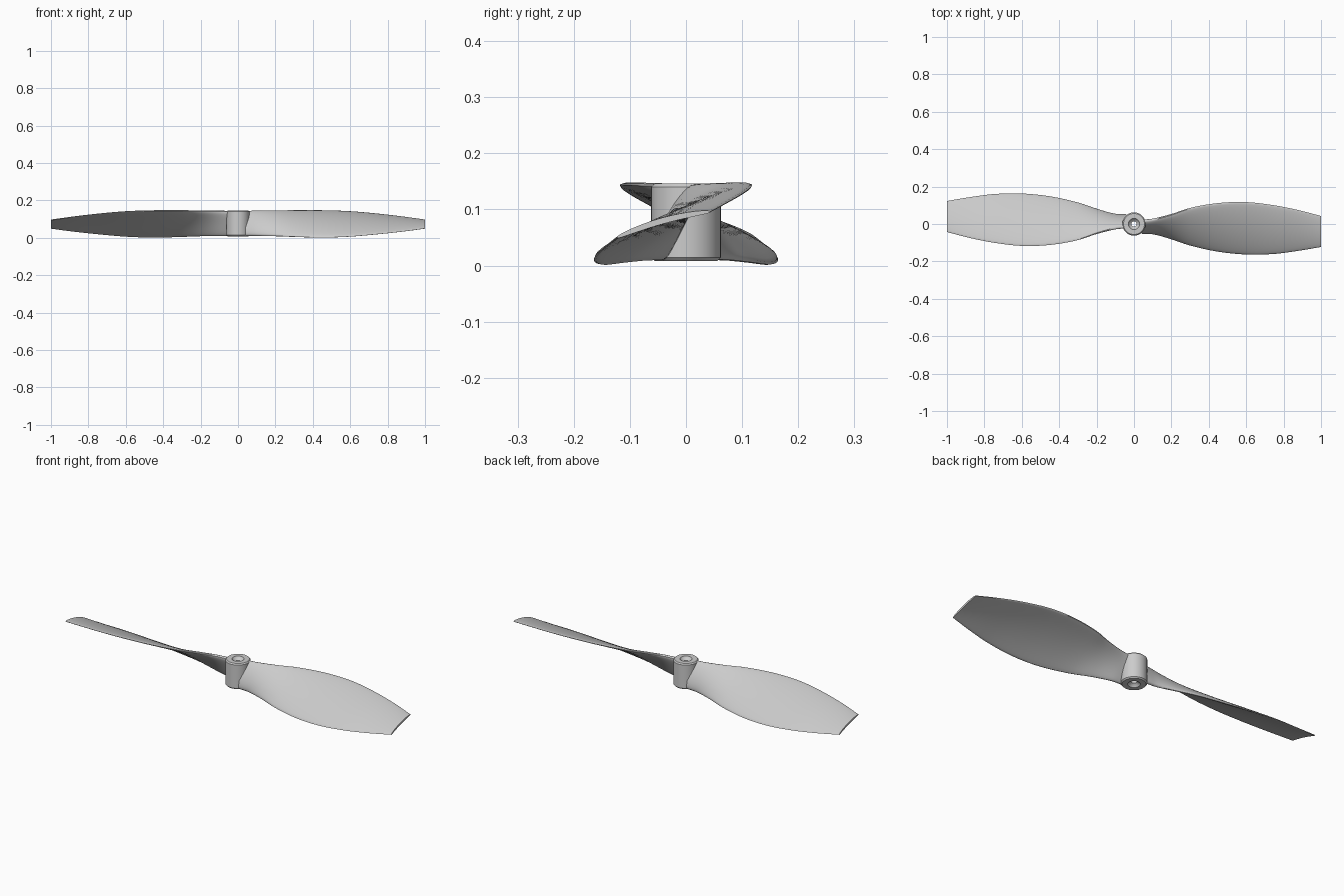
import bpy
import bmesh
from math import sin, cos, pi, radians, copysign
from mathutils import Vector, Matrix

cube = bpy.data.objects.get("Cube")
if cube:
    bpy.data.objects.remove(cube, do_unlink=True)

grey = bpy.data.materials.new("plain_grey")
grey.use_nodes = True
colour = (0.6, 0.6, 0.6, 1)
grey.diffuse_color = colour
grey.node_tree.nodes["Principled BSDF"].inputs["Base Color"].default_value = colour


def make_object(name, bm):
    bmesh.ops.recalc_face_normals(bm, faces=bm.faces)
    mesh = bpy.data.meshes.new(name)
    bm.to_mesh(mesh)
    bm.free()
    mesh.materials.append(grey)
    mesh.shade_smooth()
    mesh.set_sharp_from_angle(angle=radians(35))
    obj = bpy.data.objects.new(name, mesh)
    bpy.context.collection.objects.link(obj)
    return obj


def skin(bm, rings, closed):
    """Bridge equal rings of vertices with quads; cap the ends if open."""
    pairs = list(zip(rings, rings[1:]))
    if closed:
        pairs.append((rings[-1], rings[0]))
    for a, b in pairs:
        n = len(a)
        for i in range(n):
            j = (i + 1) % n
            bm.faces.new((a[i], a[j], b[j], b[i]))
    if not closed:
        bm.faces.new(rings[0])
        bm.faces.new(rings[-1])


# Blade stations: x, upper edge y and z, lower edge y and z, thickness
STATIONS = [
    (.04, .018, .143, -.045, .011, .036),
    (.1, .025, .144, -.05, .011, .032),
    (.2, .052, .145, -.08, .01, .026),
    (.3, .086, .146, -.115, .006, .021),
    (.45, .112, .146, -.148, .002, .018),
    (.6, .117, .141, -.163, .007, .016),
    (.75, .1, .128, -.16, .02, .014),
    (.88, .074, .113, -.143, .034, .012),
    (1, .043, .096, -.123, .05, .011),
]


def tangent(i, k):
    a = STATIONS[max(i - 1, 0)]
    b = STATIONS[min(i + 1, len(STATIONS) - 1)]
    return (b[k] - a[k]) / (b[0] - a[0])


def station(i, s):
    """Smooth blend between station i and the next one."""
    a, b = STATIONS[i], STATIONS[i + 1]
    h = b[0] - a[0]
    out = [a[0] + h * s]
    for k in range(1, 6):
        out.append((1 + 2 * s) * (1 - s) ** 2 * a[k] + s * s * (3 - 2 * s) * b[k]
                   + h * s * (1 - s) ** 2 * tangent(i, k)
                   - h * s * s * (1 - s) * tangent(i + 1, k))
    return out


def blade_section(x, yt, zt, yb, zb, thick, sides=32):
    """Blunt-edged cambered section between the two blade edges."""
    top, low = Vector((x, yt, zt)), Vector((x, yb, zb))
    half = (top - low) / 2
    up = Vector((0, -half.z, half.y)).normalized()
    camber = 0.08 * half.length
    points = []
    for i in range(sides):
        a = 2 * pi * i / sides
        u, v = cos(a), sin(a)
        rise = copysign(abs(v) ** 0.7, v) * thick / 2 + camber * (1 - u * u)
        points.append((top + low) / 2 + half * u + up * rise)
    return points


def make_blade(name, angle):
    bm = bmesh.new()
    steps = 6
    last = len(STATIONS) - 2
    params = [(i, s / steps) for i in range(last + 1) for s in range(steps)]
    params.append((last, 1))
    turn = Matrix.Rotation(angle, 3, 'Z')
    rings = [[bm.verts.new(turn @ p) for p in blade_section(*station(i, s))]
             for i, s in params]
    skin(bm, rings, closed=False)
    return make_object(name, bm)


# Twisted blades, half a turn apart
make_blade("left_blade", 0)
make_blade("right_blade", pi)

# Hub: turned profile with chamfered rims and a countersunk bore
PROFILE = [(.014, .022), (.026, .014), (.03, .008), (.056, .008), (.062, .014),
           (.062, .14), (.056, .146), (.03, .146), (.026, .138), (.014, .13)]
bm = bmesh.new()
segments = 64
rings = []
for r, z in PROFILE:
    rings.append([bm.verts.new((r * cos(2 * pi * i / segments),
                                r * sin(2 * pi * i / segments), z))
                  for i in range(segments)])
skin(bm, rings, closed=True)
make_object("hub", bm)
